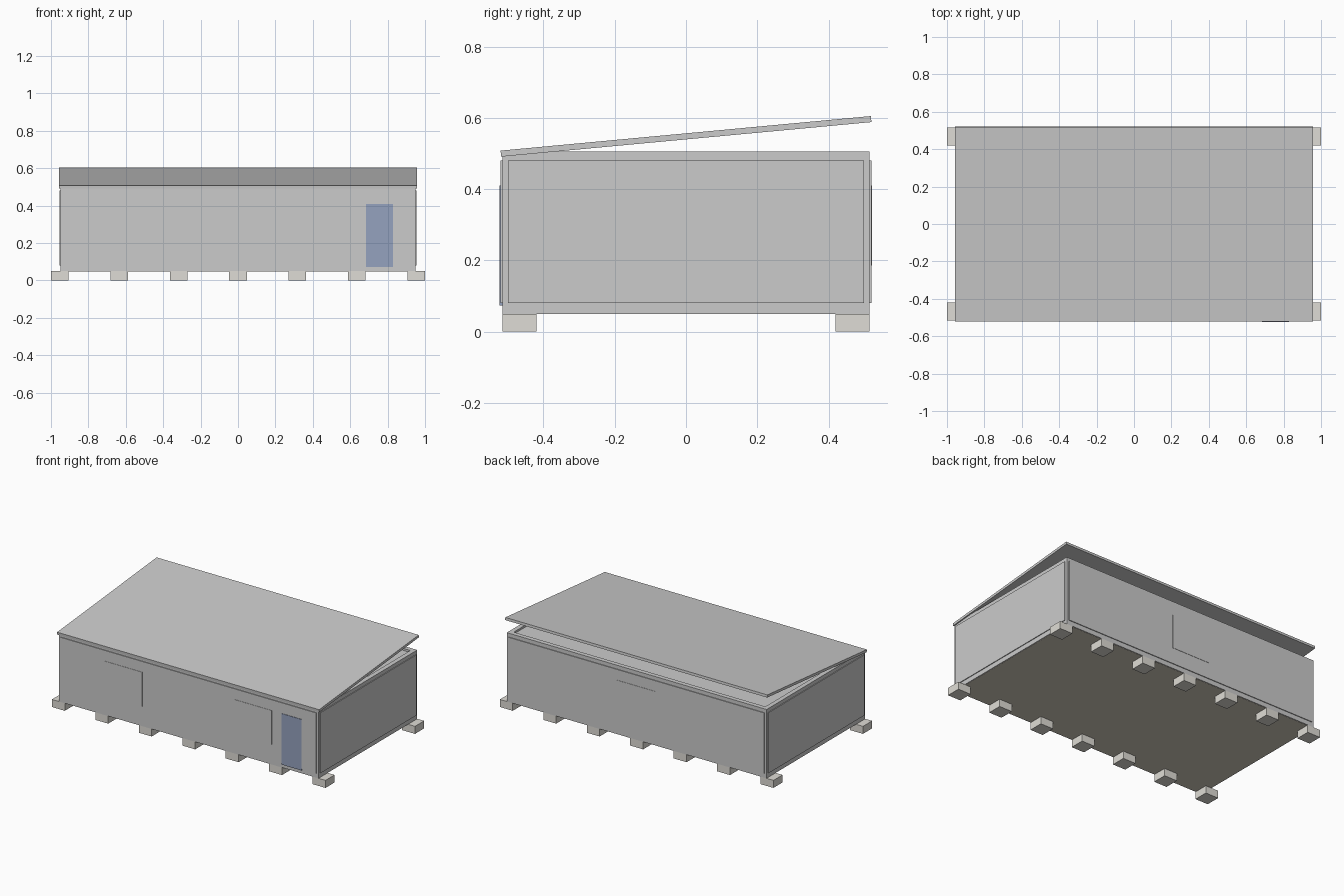
import bpy, math

if "Cube" in bpy.data.objects:
    bpy.data.objects.remove(bpy.data.objects["Cube"])

def mat(name, rgb):
    m = bpy.data.materials.new(name)
    m.diffuse_color = (*rgb, 1)
    m.use_nodes = True
    m.node_tree.nodes["Principled BSDF"].inputs["Base Color"].default_value = m.diffuse_color
    return m

CONCRETE = mat("concrete", (0.74, 0.72, 0.67))
TIMBER = mat("timber", (0.66, 0.61, 0.52))
BLUE = mat("door_blue", (0.30, 0.36, 0.52))

def box(name, x, y, z, material=None):
    """Axis-aligned box from (min, max) pairs."""
    bpy.ops.mesh.primitive_cube_add(size=1, location=[sum(p) / 2 for p in (x, y, z)])
    o = bpy.context.object
    o.name = name
    o.scale = [p[1] - p[0] for p in (x, y, z)]
    bpy.ops.object.transform_apply(location=False, rotation=False, scale=True)
    if material:
        o.data.materials.append(material)
    return o

def side(s, a, b):
    """Range a..b mirrored to the side s."""
    return (a, b) if s > 0 else (-b, -a)

X, Y, Z0, Z1, B = 0.95, 0.515, 0.05, 0.505, 0.03

# Foundation blocks, two rows of seven
for s in (-1, 1):
    for i in range(7):
        c = -0.953 + i * 0.3177
        box("foundation_block", (c - 0.047, c + 0.047), side(s, 0.42, Y), (0, Z0), CONCRETE)

# Steel frame: corner posts, bottom and top rails
for sx in (-1, 1):
    for sy in (-1, 1):
        box("corner_post", side(sx, X - B, X), side(sy, Y - B, Y), (Z0 + B, Z1 - B))
for z in ((Z0, Z0 + B), (Z1 - B, Z1)):
    for s in (-1, 1):
        box("long_rail", (-X, X), side(s, Y - B, Y), z)
        box("short_rail", side(s, X - B, X), (-Y + B, Y - B), z)

# Floor and ceiling
box("floor", (-X + 0.005, X - 0.005), (-Y + 0.005, Y - 0.005), (Z0 - 0.001, Z0 + 0.025), TIMBER)
box("ceiling", (-X + B, X - B), (-Y + B, Y - B), (0.475, 0.492))

# Wall panels, standing slightly proud of the frame
for s in (-1, 1):
    box("long_wall", (-0.935, 0.935), side(s, 0.50, 0.52), (0.08, 0.48))
    box("end_wall", side(s, 0.935, 0.955), (-0.5, 0.5), (0.08, 0.48))

# Windows and door
for name, c, s in (("front_window", -0.473, -1), ("front_window", 0.473, -1), ("back_window", 0, 1)):
    box(name, (c - 0.138, c + 0.138), side(s, 0.499, 0.522), (0.185, 0.41))
box("door", (0.685, 0.83), (-0.523, -0.499), (0.073, 0.41), BLUE)

# Sloping roof sheet
roof = box("roof", (-0.958, 0.958), (-0.522, 0.522), (0.5395, 0.5565))
roof.rotation_euler.x = math.atan2(0.097, 1.04)
